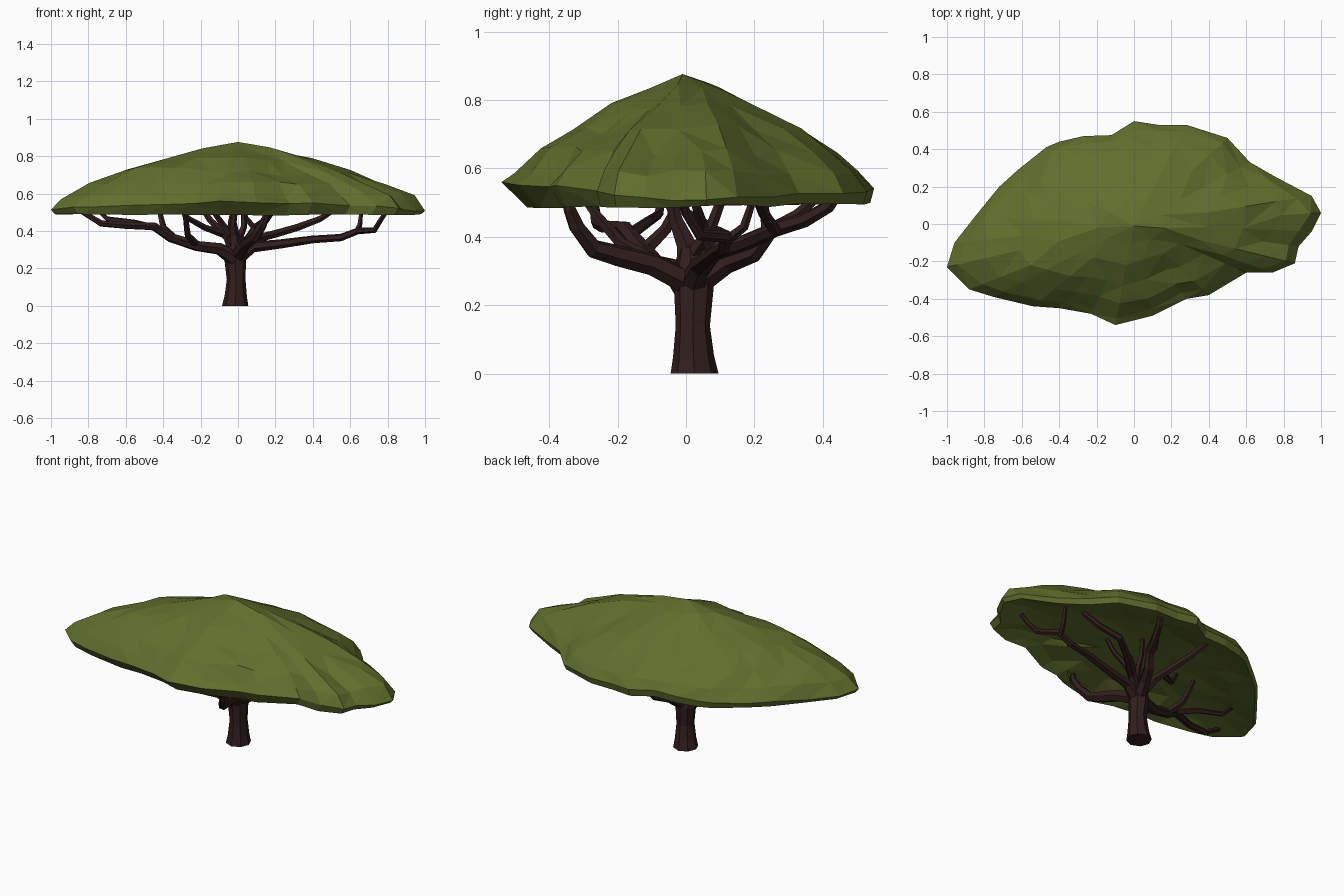
import bpy, bmesh, math, random
from mathutils import Vector, noise

random.seed(4)


def material(name, rgb):
    m = bpy.data.materials.new(name)
    m.diffuse_color = (*rgb, 1)
    return m


LEAF = material("leaf green", (0.118, 0.155, 0.026))
BARK = material("dark bark", (0.032, 0.0135, 0.013))


def finish(bm, name, mat):
    bmesh.ops.recalc_face_normals(bm, faces=bm.faces)
    me = bpy.data.meshes.new(name)
    bm.to_mesh(me)
    bm.free()
    me.materials.append(mat)
    ob = bpy.data.objects.new(name, me)
    bpy.context.collection.objects.link(ob)
    return ob


def limb(name, path, sides=6):
    """Tapered faceted tube through (x, y, z, radius) points."""
    bm = bmesh.new()
    pts = [Vector(p[:3]) for p in path]
    prev_dir, side, rings = Vector((0, 0, 1)), Vector((1, 0, 0)), []
    for i, p in enumerate(pts):
        d = (pts[min(i + 1, len(pts) - 1)] - pts[max(i - 1, 0)]).normalized()
        if i == 0 and abs(d.z) > .95:
            d = Vector((0, 0, 1))
        side = prev_dir.rotation_difference(d) @ side
        up, prev_dir = d.cross(side), d
        ring = []
        for k in range(sides):
            a = math.tau * k / sides
            ring.append(bm.verts.new(p + path[i][3] * (math.cos(a) * side + math.sin(a) * up)))
        rings.append(ring)
    for a, b in zip(rings, rings[1:]):
        for k in range(sides):
            j = (k + 1) % sides
            bm.faces.new((a[k], a[j], b[j], b[k]))
    bm.faces.new(rings[0])
    bm.faces.new(rings[-1])
    return finish(bm, name, BARK)


# Trunk, flared at the foot
limb("trunk", [(-.015, .025, 0, .07), (-.012, .022, .05, .06), (-.01, .02, .14, .05),
               (-.015, .023, .25, .058), (-.015, .015, .31, .052), (-.015, .01, .37, .03)], 8)

# Spreading main branches
limb("left_branch", [(-.02, 0, .25, .04), (-.1, -.04, .305, .034), (-.22, -.09, .32, .029),
                     (-.36, -.13, .365, .026), (-.45, -.18, .425, .023), (-.6, -.24, .43, .02),
                     (-.73, -.26, .44, .018), (-.83, -.27, .5, .014)])
limb("right_branch", [(0, .02, .26, .04), (.08, .04, .315, .03), (.22, .06, .33, .025),
                      (.4, .09, .355, .021), (.55, .11, .365, .02), (.64, .12, .4, .018),
                      (.73, .04, .405, .016), (.77, .0, .47, .014), (.8, -.01, .51, .012)])
limb("back_branch", [(-.01, .04, .27, .04), (.02, .12, .325, .034), (.06, .2, .355, .03),
                     (.1, .25, .42, .025), (.14, .35, .45, .022), (.17, .42, .49, .019),
                     (.19, .45, .53, .014)])
limb("back_right_branch", [(0, .02, .28, .034), (.08, .08, .355, .027), (.2, .18, .385, .023),
                           (.32, .26, .42, .021), (.44, .23, .465, .018), (.54, .2, .53, .014)])
limb("front_branch", [(0, 0, .27, .038), (.03, -.1, .32, .034), (.06, -.2, .345, .032),
                      (.09, -.27, .365, .029), (.13, -.32, .43, .024), (.15, -.34, .48, .019),
                      (.15, -.35, .53, .014)])
limb("back_left_branch", [(-.02, .03, .29, .034), (-.05, .12, .36, .026), (-.1, .23, .41, .022),
                          (-.15, .32, .46, .018), (-.2, .4, .53, .013)])
limb("center_branch", [(-.015, .01, .3, .042), (-.025, 0, .38, .032), (-.03, -.03, .45, .023),
                       (-.01, -.06, .58, .015)])

# Twigs that fork from the branches up into the crown
twigs = [
    [(.63, .12, .39, .016), (.65, .17, .43, .014), (.66, .2, .52, .01)],
    [(-.34, -.12, .36, .022), (-.4, -.06, .42, .018), (-.43, 0, .54, .012)],
    [(-.42, -.16, .41, .019), (-.55, -.11, .445, .016), (-.7, -.08, .465, .014), (-.76, -.07, .52, .01)],
    [(-.22, -.09, .325, .022), (-.27, -.19, .38, .018), (-.28, -.26, .46, .015), (-.3, -.31, .53, .011)],
    [(-.07, .16, .38, .02), (-.18, .08, .42, .017), (-.27, 0, .47, .015), (-.33, -.03, .56, .011)],
    [(-.02, 0, .36, .022), (-.08, -.02, .43, .018), (-.13, -.05, .5, .015), (-.16, -.06, .58, .012)],
    [(0, .02, .35, .022), (.03, .07, .42, .018), (.03, .1, .5, .015), (.05, .13, .58, .012)],
    [(.08, .08, .355, .02), (.11, .05, .43, .017), (.17, .03, .49, .014), (.22, .02, .57, .011)],
    [(.1, .24, .4, .018), (.04, .23, .47, .015), (.02, .22, .56, .012)],
]
for n, t in enumerate(twigs):
    limb(f"twig_{n + 1}", t, 5)

# Crown: irregular outline shrunk into rings, hollow below and domed above
outline = [(-1, -.23), (-.96, -.1), (-.85, .04), (-.72, .2), (-.62, .29), (-.47, .41),
           (-.4, .44), (-.27, .47), (-.12, .475), (0, .55), (.13, .53), (.28, .53),
           (.5, .46), (.62, .33), (.76, .25), (.95, .15), (1, .06), (.95, -.04),
           (.88, -.12), (.86, -.21), (.74, -.26), (.6, -.26), (.4, -.38), (.28, -.4),
           (.1, -.49), (-.1, -.54), (-.23, -.48), (-.4, -.45), (-.54, -.44),
           (-.75, -.39), (-.88, -.35)]
rings = [(.3, .565), (.6, .55), (.8, .52), (.95, .485), (1, .535), (.93, .585),
         (.8, .65), (.62, .715), (.4, .78), (.2, .84)]
bm = bmesh.new()
grid = []
for r, (s, z) in enumerate(rings):
    row = []
    for x, y in outline:
        bump = noise.noise(Vector((x * s * 5, y * s * 7, r * .8)))
        front = max(0, -y)
        if r == 4:      # outer rim, drooping toward both ends
            v = (x, y, .545 + .03 * front - .035 * abs(x) + .012 * bump)
        elif r == 3:    # lower lip, tucked under at the front
            q = .98 - .25 * front * (1 - abs(x))
            v = (x * q, y * q, .487 + .02 * max(0, y) + .008 * bump)
        else:
            q = s + random.uniform(-.018, .018)
            left = .015 * max(0, 1 - abs(x * s + .5) / .4)
            v = (x * q, y * q, z + (left if r > 4 else 0) + (.024 if y < 0 else .016) * bump
                 + random.uniform(-.006, .006))
        row.append(bm.verts.new(v))
    grid.append(row)
n = len(outline)
for a, b in zip(grid, grid[1:]):
    for k in range(n):
        j = (k + 1) % n
        bm.faces.new((a[k], a[j], b[j], b[k]))
for row, z in ((grid[0], .57), (grid[-1], .876)):
    tip = bm.verts.new((0, -.01, z))
    for k in range(n):
        bm.faces.new((row[k], row[(k + 1) % n], tip))
bmesh.ops.triangulate(bm, faces=bm.faces[:], quad_method='SHORT_EDGE')
# Merge crowded inner points into large uneven facets, below and above apart
for part in (grid[:2], grid[7:]):
    bmesh.ops.remove_doubles(bm, verts=[v for row in part for v in row], dist=.07)
finish(bm, "leaf_crown", LEAF)
